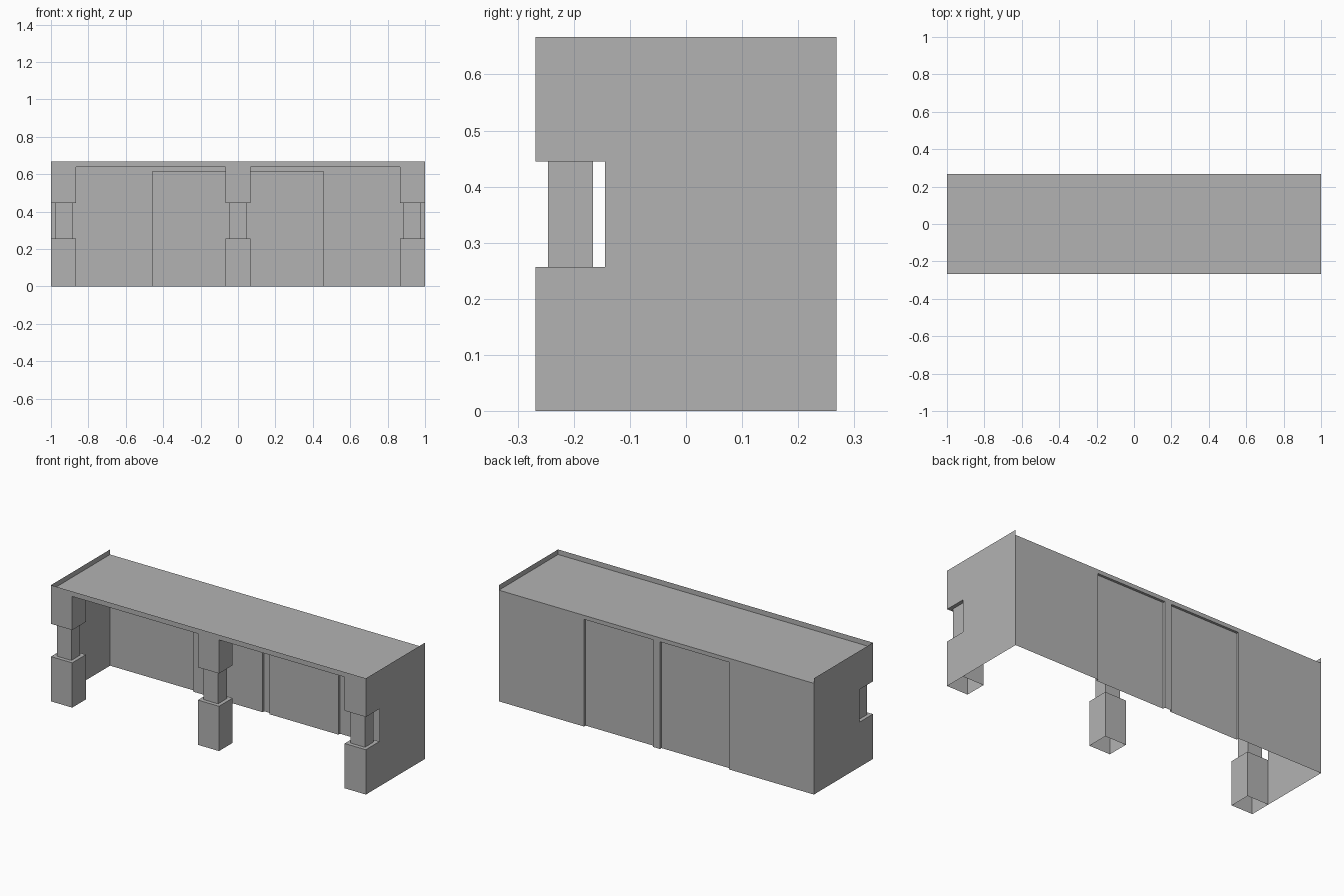
import bpy
import bmesh
from mathutils import Matrix

cube = bpy.data.objects.get("Cube")
if cube:
    bpy.data.objects.remove(cube, do_unlink=True)

# Single plain grey
grey = bpy.data.materials.new("plain_grey")
grey.use_nodes = True
grey.diffuse_color = (0.45, 0.45, 0.45, 1)
grey.node_tree.nodes["Principled BSDF"].inputs["Base Color"].default_value = (0.45, 0.45, 0.45, 1)

# Main dimensions
W, D = 1.0, 0.268              # half length, half depth
ROOF, TOP = 0.638, 0.667       # roof deck and parapet top
LOW, HIGH = 0.257, 0.445       # ends of the slim post shafts
POST = 0.124                   # depth of the post blocks
POST_Y = -D + POST / 2
DOOR, DOOR_TOP, MULLION, RECESS = 0.46, 0.615, 0.022, 0.014


def finish(bm, name):
    mesh = bpy.data.meshes.new(name)
    bm.to_mesh(mesh)
    bm.free()
    mesh.materials.append(grey)
    obj = bpy.data.objects.new(name, mesh)
    bpy.context.collection.objects.link(obj)
    return obj


def polygon(bm, points):
    return bm.faces.new([bm.verts.new(p) for p in points])


def strip(bm, path, z0, z1):
    """Upright sheet following a plan path."""
    for a, b in zip(path, path[1:]):
        polygon(bm, [(*a, z0), (*b, z0), (*b, z1), (*a, z1)])


def block(bm, x, width, depth, z0, z1, open_ends):
    """Box whose faces pointing along the listed z directions are left out."""
    part = bmesh.new()
    size = Matrix.Diagonal((width, depth, z1 - z0, 1))
    bmesh.ops.create_cube(part, size=1, matrix=Matrix.Translation((x, POST_Y, (z0 + z1) / 2)) @ size)
    part.normal_update()
    gone = [f for f in part.faces if round(f.normal.z) in open_ends]
    bmesh.ops.delete(part, geom=gone, context='FACES')
    temp = bpy.data.meshes.new("temp")
    part.to_mesh(temp)
    part.free()
    bm.from_mesh(temp)
    bpy.data.meshes.remove(temp)


# Roof deck, set below the parapet
bm = bmesh.new()
polygon(bm, [(-W, -D, ROOF), (W, -D, ROOF), (W, D, ROOF), (-W, D, ROOF)])
finish(bm, "roof_deck")

# Front fascia, rising above the deck as a parapet
bm = bmesh.new()
strip(bm, [(-W, -D), (W, -D)], ROOF, TOP)
finish(bm, "front_fascia")

# End walls, notched around the corner posts
notch = -D + POST
outline = [(-D, 0), (D, 0), (D, TOP), (-D, TOP),
           (-D, HIGH), (notch, HIGH), (notch, LOW), (-D, LOW)]
for side, name in ((1, "left_end_wall"), (-1, "right_end_wall")):
    bm = bmesh.new()
    polygon(bm, [(side * W, y, z) for y, z in outline[::side]])
    finish(bm, name)

# Back wall with two recessed door panels
bm = bmesh.new()
inner = D - RECESS
half = [(W, D), (DOOR, D), (DOOR, inner), (MULLION, inner), (MULLION, D)]
strip(bm, half + [(-x, y) for x, y in reversed(half)], 0, DOOR_TOP)
strip(bm, [(W, D), (-W, D)], DOOR_TOP, ROOF)
for x0, x1 in ((MULLION, DOOR), (-DOOR, -MULLION)):
    polygon(bm, [(x0, D, DOOR_TOP), (x1, D, DOOR_TOP), (x1, inner, DOOR_TOP), (x0, inner, DOOR_TOP)])
bmesh.ops.remove_doubles(bm, verts=bm.verts, dist=0.0001)
finish(bm, "back_wall")

# Front posts: wide base and head joined by a slim shaft
for x, name in ((-0.932, "right_post"), (0, "middle_post"), (0.932, "left_post")):
    bm = bmesh.new()
    block(bm, x, 0.134, POST, 0, LOW, (-1,))
    block(bm, x, 0.092, 0.08, LOW, HIGH, (-1, 1))
    block(bm, x, 0.134, POST, HIGH, ROOF, (1,))
    finish(bm, name)
